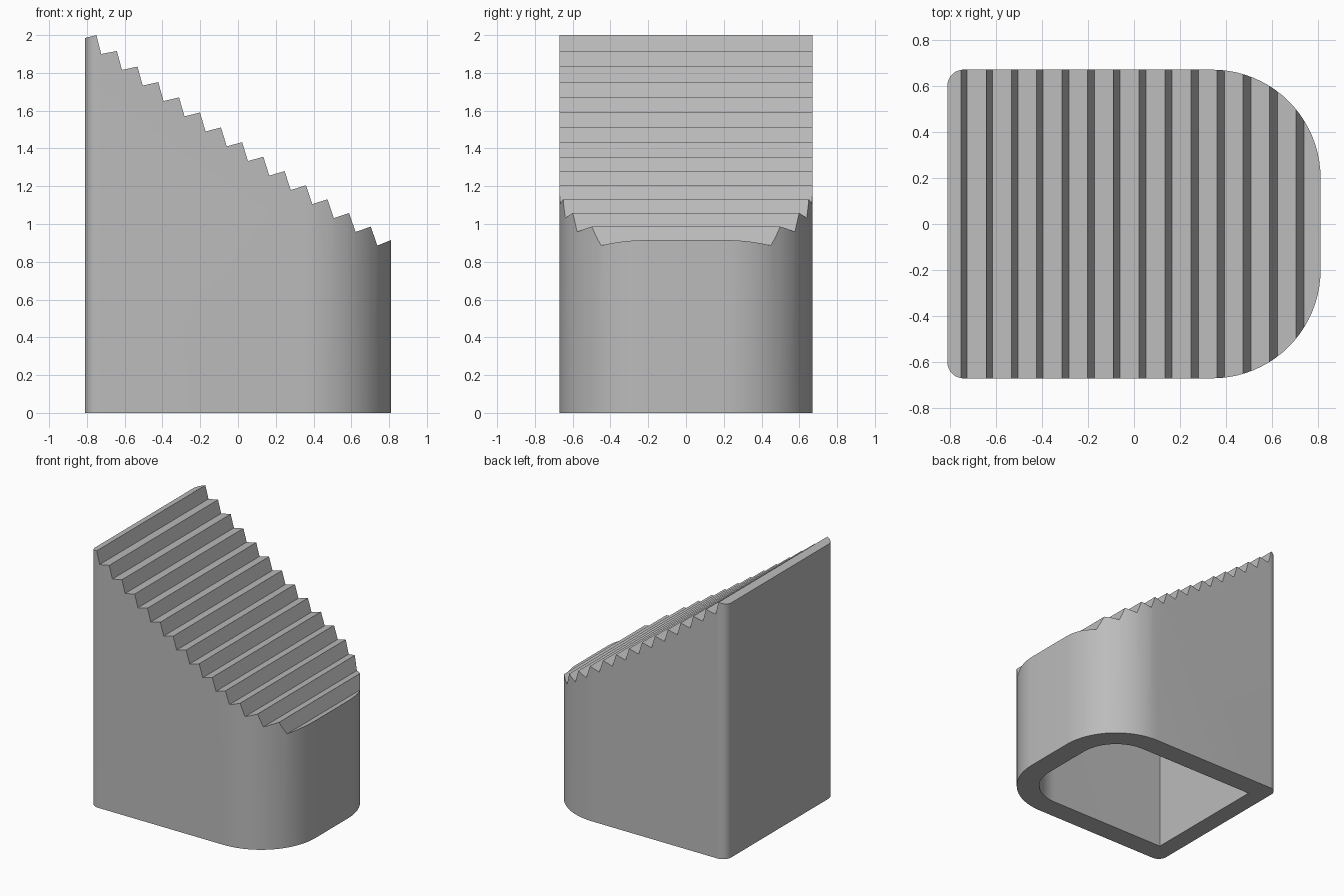
import bpy
import bmesh
from math import cos, sin, pi, radians
from mathutils import Vector

cube = bpy.data.objects.get("Cube")
if cube:
    bpy.data.objects.remove(cube, do_unlink=True)

grey = bpy.data.materials.new("plain grey")
grey.use_nodes = True
grey.diffuse_color = (0.5, 0.5, 0.5, 1)
grey.node_tree.nodes["Principled BSDF"].inputs["Base Color"].default_value = (0.5, 0.5, 0.5, 1)


def prism(name, points, offset):
    """Extrude a closed loop of 3D points along an offset."""
    bm = bmesh.new()
    face = bm.faces.new([bm.verts.new(p) for p in points])
    out = bmesh.ops.extrude_face_region(bm, geom=[face])
    moved = [v for v in out["geom"] if isinstance(v, bmesh.types.BMVert)]
    bmesh.ops.translate(bm, verts=moved, vec=Vector(offset))
    bmesh.ops.recalc_face_normals(bm, faces=bm.faces)
    mesh = bpy.data.meshes.new(name)
    bm.to_mesh(mesh)
    bm.free()
    mesh.materials.append(grey)
    obj = bpy.data.objects.new(name, mesh)
    bpy.context.collection.objects.link(obj)
    return obj


def outline(x_back, x_front, half_y, r_back, r_front, steps=20):
    """Rectangle with its own corner radius at the back and front ends."""
    points = []
    corners = [(x_front, 1, r_front, 0), (x_back, 1, r_back, 1),
               (x_back, -1, r_back, 2), (x_front, -1, r_front, 3)]
    for x, side, r, quarter in corners:
        cx = x - r if x > 0 else x + r
        cy = side * (half_y - r)
        count = steps if r > 0 else 0
        for i in range(count + 1):
            a = (quarter + i / max(count, 1)) * pi / 2
            points.append((cx + r * cos(a), cy + r * sin(a), 0))
    return points


def cut(target, tool, operation):
    """Apply a boolean and discard the tool."""
    tool.hide_render = True
    mod = target.modifiers.new("cut", 'BOOLEAN')
    mod.object = tool
    mod.operation = operation
    mod.solver = 'EXACT'
    bpy.ops.object.select_all(action='DESELECT')
    bpy.context.view_layer.objects.active = target
    target.select_set(True)
    bpy.ops.object.modifier_apply(modifier=mod.name)
    bpy.data.objects.remove(tool, do_unlink=True)


# Rounded block
body = prism("ribbed_wedge", outline(-0.81, 0.81, 0.67, 0.07, 0.47), (0, 0, 2.2))

# Sawtooth slope, swept across the width
teeth = [(-1, -1, -0.5), (-1, -1, 1.94), (-0.81, -1, 1.985)]
for i in range(14):
    x = -0.75 + 0.1085 * i + 0.00025 * i * i
    z = 2.0 - 0.0845 * i + 0.0005 * i * i
    teeth += [(x, -1, z), (x + 0.026 + 0.0007 * i, -1, z - 0.1)]
teeth += [(0.81, -1, 0.915), (1, -1, 0.98), (1, -1, -0.5)]
cut(body, prism("slope_cutter", teeth, (0, 2, 0)), 'INTERSECT')

# Hollow underside with a ceiling parallel to the slope
hollow = prism("hollow_cutter", outline(-0.67, 0.645, 0.505, 0, 0.305), (0, 0, 2))
for v in hollow.data.vertices:
    v.co.z = 1.2 - 0.694 * v.co.x if v.co.z > 1 else -0.1
cut(body, hollow, 'DIFFERENCE')

bpy.ops.object.shade_smooth_by_angle(angle=radians(30))
